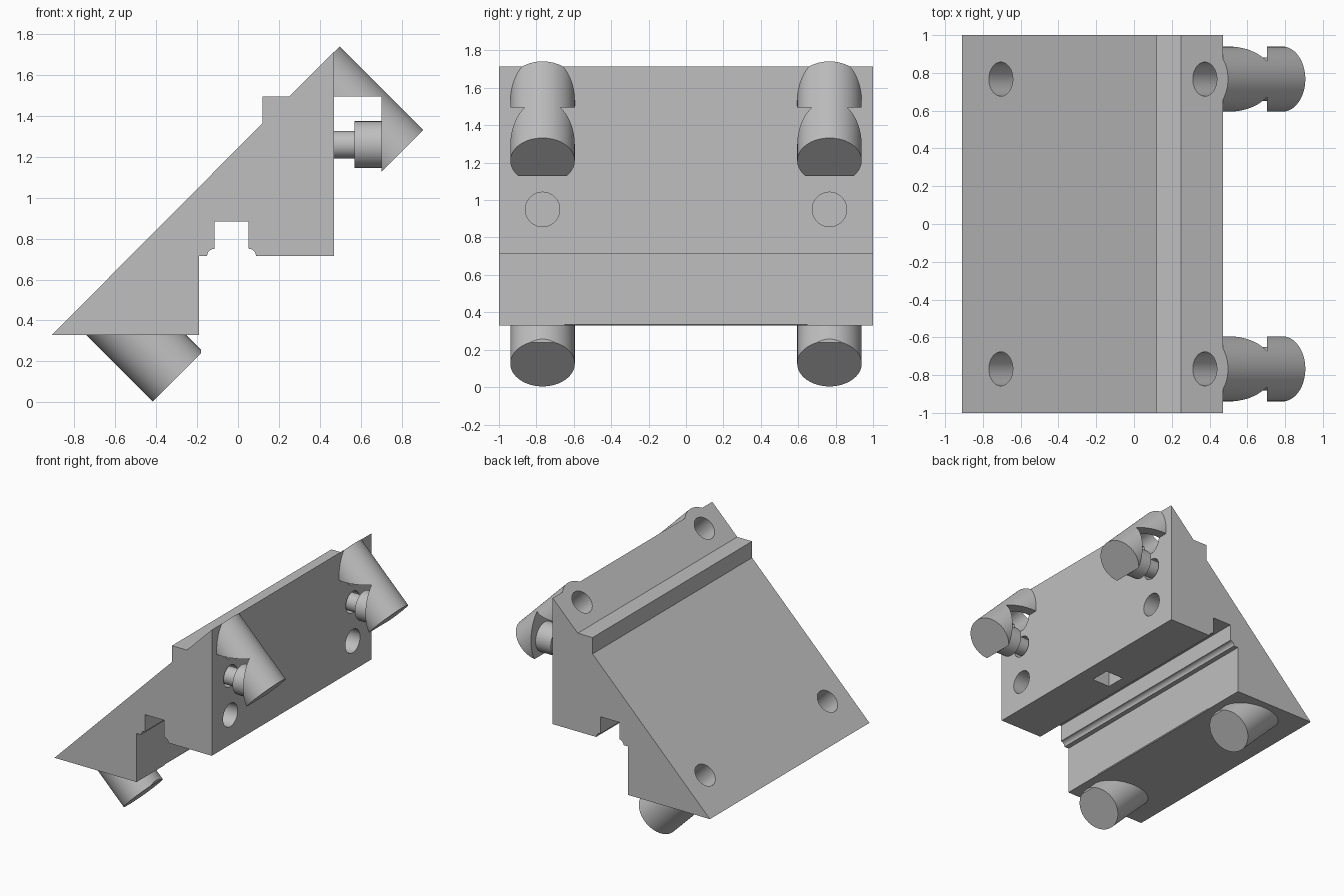
import bpy, bmesh, math
from mathutils import Vector

if "Cube" in bpy.data.objects:
    bpy.data.objects.remove(bpy.data.objects["Cube"])

grey = bpy.data.materials.new("plain_grey")
grey.use_nodes = True
grey.diffuse_color = (0.52, 0.52, 0.52, 1)
grey.node_tree.nodes["Principled BSDF"].inputs["Base Color"].default_value = (0.52, 0.52, 0.52, 1)


def make(name, bm):
    bmesh.ops.recalc_face_normals(bm, faces=bm.faces)
    mesh = bpy.data.meshes.new(name)
    bm.to_mesh(mesh)
    bm.free()
    mesh.materials.append(grey)
    ob = bpy.data.objects.new(name, mesh)
    bpy.context.collection.objects.link(ob)
    return ob


def prism(name, outline, half_width):
    """Extrude an x-z outline along y."""
    bm = bmesh.new()
    face = bm.faces.new([bm.verts.new((x, -half_width, z)) for x, z in outline])
    new = bmesh.ops.extrude_face_region(bm, geom=[face])["geom"]
    verts = [v for v in new if isinstance(v, bmesh.types.BMVert)]
    bmesh.ops.translate(bm, verts=verts, vec=(0, 2 * half_width, 0))
    return make(name, bm)


def box(name, x0, x1, z0, z1, half_width):
    return prism(name, [(x0, z0), (x1, z0), (x1, z1), (x0, z1)], half_width)


def rod(name, start, end, radius, sides=64):
    a, b = Vector(start), Vector(end)
    bm = bmesh.new()
    bmesh.ops.create_cone(bm, cap_ends=True, segments=sides, radius1=radius,
                          radius2=radius, depth=(b - a).length)
    turn = (b - a).to_track_quat("Z", "Y").to_matrix()
    bmesh.ops.rotate(bm, verts=bm.verts, matrix=turn)
    bmesh.ops.translate(bm, verts=bm.verts, vec=(a + b) / 2)
    return make(name, bm)


def combine(target, tool, operation):
    mod = target.modifiers.new("combine", "BOOLEAN")
    mod.operation, mod.solver, mod.object = operation, "EXACT", tool
    bpy.context.view_layer.objects.active = target
    bpy.ops.object.modifier_apply(modifier=mod.name)
    bpy.data.objects.remove(tool)


def smooth(ob):
    bpy.ops.object.select_all(action="DESELECT")
    ob.select_set(True)
    bpy.context.view_layer.objects.active = ob
    bpy.ops.object.shade_smooth_by_angle(angle=math.radians(30))


def relief(cx, start, end):
    """Quarter-round relief at a groove corner."""
    return [(cx + 0.036 * math.cos(a), 0.715 + 0.036 * math.sin(a))
            for a in (start + (end - start) * i / 8 for i in range(9))]


# Wedge body with a step on its slope and a groove underneath
outline = [(-0.91, 0.33), (-0.19, 0.33), (-0.19, 0.715)]
outline += relief(-0.115, math.pi, math.pi / 2)
outline += [(-0.115, 0.885), (0.052, 0.885)]
outline += relief(0.052, math.pi / 2, 0)
outline += [(0.47, 0.715), (0.47, 1.715), (0.25, 1.495), (0.12, 1.495), (0.12, 1.365)]
body = prism("wedge_body", outline, 1.0)

# Chamfer on the lower edge
combine(body, prism("edge_cutter", [(-0.206, 0.32), (-0.18, 0.32), (-0.18, 0.346)], 0.65), "DIFFERENCE")

# Square pocket underneath
combine(body, box("pocket_cutter", 0.18, 0.34, 0.6, 0.9, 0.08), "DIFFERENCE")

SIDE = 0.767
down = Vector((1, 0, -1)).normalized()

for y in (-SIDE, SIDE):
    upper, lower = Vector((0.375, y, 1.62)), Vector((-0.707, y, 0.538))

    # Upper tube with its notch, and lower tube with a clipped tip
    tube = rod("upper_tube", upper + down * 0.001, upper + down * 0.58, 0.1725)
    combine(tube, box("notch_cutter", 0, 0.703, 0.9, 1.495, 1.5), "DIFFERENCE")
    combine(body, tube, "UNION")
    tube = rod("lower_tube", lower + down * 0.05, lower + down * 0.583, 0.1725)
    combine(tube, box("tip_cutter", -0.182, 0.2, 0, 0.6, 1.5), "DIFFERENCE")
    combine(body, tube, "UNION")

    # Angled holes from the slope
    for top, depth in ((upper, 0.3), (lower, 0.45)):
        combine(body, rod("hole_cutter", top - down * 0.1, top + down * depth, 0.09), "DIFFERENCE")

    # Level holes in the upright face
    for z, radius in ((1.26, 0.085), (0.95, 0.092)):
        combine(body, rod("hole_cutter", (0.2, y, z), (0.6, y, z), radius), "DIFFERENCE")

    # Screw
    side = "left" if y < 0 else "right"
    screw = rod("screw_" + side, (0.2, y, 1.26), (0.58, y, 1.26), 0.068)
    combine(screw, rod("screw_head", (0.57, y, 1.26), (0.704, y, 1.26), 0.115), "UNION")
    smooth(screw)

smooth(body)
